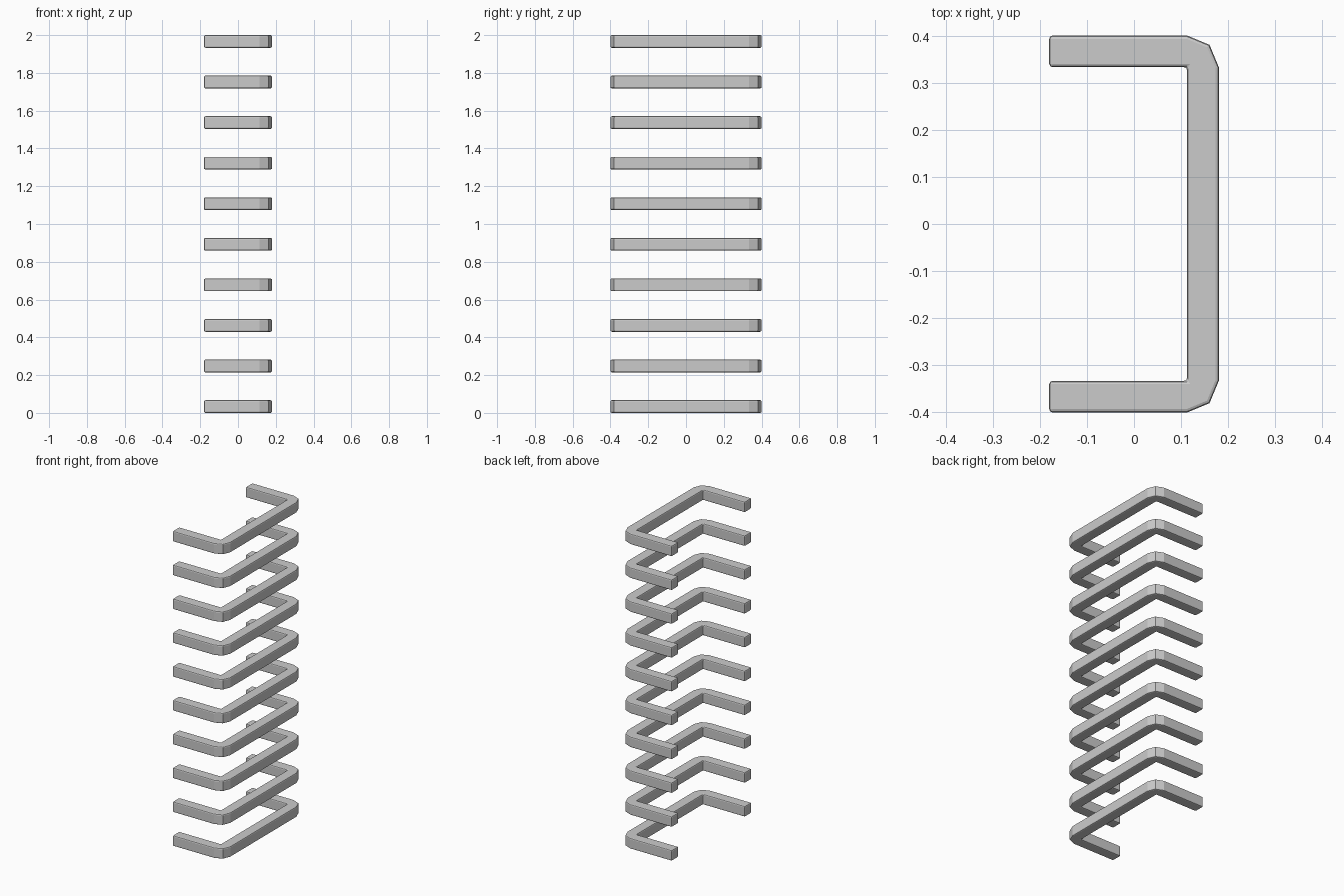
import bpy, bmesh, math

if "Cube" in bpy.data.objects:
    bpy.data.objects.remove(bpy.data.objects["Cube"])

COUNT = 10
T = 0.067                 # bar thickness
X, Y = 0.18, 0.40         # half extents in plan
STEP = (2.0 - T) / (COUNT - 1)

# Half of the U-shaped outline: leg end, inner corner, chamfered outer corner
cx, cy = X - T, Y - T
outer = [(cx + T * math.cos(a), cy + T * math.sin(a))
         for a in (0, math.pi / 4, math.pi / 2)]
half = outer + [(-X, Y), (-X, cy), (cx, cy)]
outline = half + [(x, -y) for x, y in reversed(half)]

# One rung: extrude the outline upward
bm = bmesh.new()
face = bm.faces.new([bm.verts.new((x, y, 0)) for x, y in outline])
top = bmesh.ops.extrude_face_region(bm, geom=[face])["geom"]
bmesh.ops.translate(bm, vec=(0, 0, T),
                    verts=[v for v in top if isinstance(v, bmesh.types.BMVert)])
bmesh.ops.recalc_face_normals(bm, faces=bm.faces)
mesh = bpy.data.meshes.new("rung")
bm.to_mesh(mesh)
bm.free()

# Ten separate rungs with softened edges
for i in range(COUNT):
    rung = bpy.data.objects.new(f"ladder_rung_{i + 1}", mesh)
    rung.location.z = i * STEP
    bpy.context.collection.objects.link(rung)
    bevel = rung.modifiers.new("soft_edges", 'BEVEL')
    bevel.width = 0.007
    bevel.segments = 2
    bevel.limit_method = 'ANGLE'
    bevel.angle_limit = math.radians(50)
